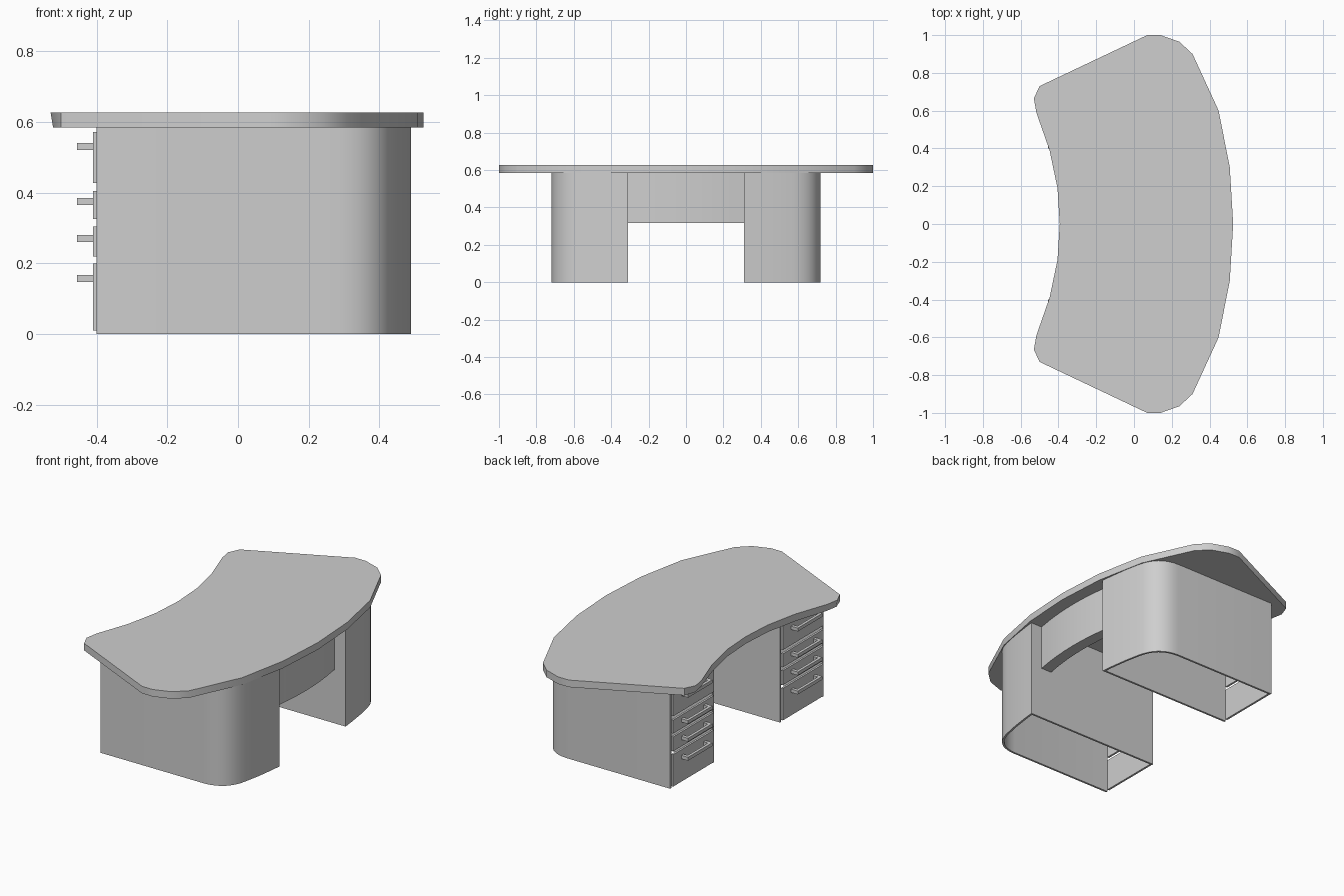
import bpy
import bmesh
import math
from mathutils import Vector

if "Cube" in bpy.data.objects:
    bpy.data.objects.remove(bpy.data.objects["Cube"], do_unlink=True)

grey = bpy.data.materials.new("light_grey")
grey.use_nodes = True
grey.diffuse_color = (0.62, 0.62, 0.62, 1)
grey.node_tree.nodes["Principled BSDF"].inputs["Base Color"].default_value = grey.diffuse_color


def finish(name, bm, mirrored=False):
    """Turn a bmesh into a named object, optionally mirrored across y."""
    bmesh.ops.recalc_face_normals(bm, faces=bm.faces)
    mesh = bpy.data.meshes.new(name)
    bm.to_mesh(mesh)
    bm.free()
    mesh.materials.append(grey)
    mesh.shade_smooth()
    mesh.set_sharp_from_angle(angle=math.radians(40))
    obj = bpy.data.objects.new(name, mesh)
    bpy.context.scene.collection.objects.link(obj)
    if mirrored:
        mod = obj.modifiers.new("mirror", 'MIRROR')
        mod.use_axis = (False, True, False)
        mod.use_mirror_merge = False
    return obj


def prism(bm, outline, z0, z1):
    """Extrude a flat outline between two heights."""
    low = [bm.verts.new((p[0], p[1], z0)) for p in outline]
    high = [bm.verts.new((p[0], p[1], z1)) for p in outline]
    bm.faces.new(low[::-1])
    bm.faces.new(high)
    n = len(outline)
    for i in range(n):
        j = (i + 1) % n
        bm.faces.new((low[i], low[j], high[j], high[i]))
    return low


def box(bm, x0, x1, y0, y1, z0, z1):
    prism(bm, [(x0, y0), (x1, y0), (x1, y1), (x0, y1)], z0, z1)


def inset_path(path, t):
    """Offset an open path to its left by t, with mitred corners."""
    pts = [Vector(p) for p in path]
    result = []
    for i, p in enumerate(pts):
        a = (p - pts[i - 1]).normalized() if i else None
        b = (pts[i + 1] - p).normalized() if i < len(pts) - 1 else None
        a, b = a or b, b or a
        na, nb = Vector((-a.y, a.x)), Vector((-b.y, b.x))
        result.append(p + (na + nb) * t / (1 + na.dot(nb)))
    return result


UNDERSIDE = 0.585

# Curved top, its half outline mirrored across y
half = [(0.525, 0), (0.507, 0.3), (0.448, 0.6), (0.31, 0.9), (0.24, 0.965),
        (0.14, 1), (0.07, 1), (-0.5, 0.73), (-0.53, 0.665), (-0.517, 0.59),
        (-0.447, 0.39), (-0.405, 0.19), (-0.393, 0)]
outline = half + [(x, -y) for x, y in half[-2:0:-1]]
bm = bmesh.new()
for v in prism(bm, outline, UNDERSIDE, 0.627):
    if v.co.x < -0.51:
        v.co.x += 0.007
finish("desk_top", bm)

# Open pedestal shell: inner wall, bowed end, rounded corner, outer wall
corner = [Vector(p) for p in ((0.45, 0.57), (0.42, 0.715), (0.28, 0.72))]
path = [(-0.4, 0.31), (0.49, 0.31), (0.482, 0.38), (0.468, 0.48)]
for i in range(9):
    t = i / 8
    path.append(corner[0] * (1 - t) ** 2 + corner[1] * 2 * t * (1 - t) + corner[2] * t * t)
path.append((-0.4, 0.72))
bm = bmesh.new()
prism(bm, path + inset_path(path, 0.012)[::-1], 0, UNDERSIDE)
finish("pedestal_walls", bm, True)

# Drawer fronts with their bar handles
drawers = [("bottom", 0.01, 0.2, 0.157), ("lower", 0.22, 0.305, 0.27),
           ("upper", 0.325, 0.405, 0.375), ("top", 0.428, 0.572, 0.531)]
for name, z0, z1, grip in drawers:
    bm = bmesh.new()
    box(bm, -0.41, -0.398, 0.324, 0.706, z0, z1)
    finish(name + "_drawer_front", bm, True)
    bm = bmesh.new()
    prism(bm, [(-0.398, 0.4), (-0.455, 0.4), (-0.455, 0.63), (-0.398, 0.63),
               (-0.398, 0.61), (-0.438, 0.61), (-0.438, 0.42), (-0.398, 0.42)],
          grip - 0.01, grip + 0.01)
    finish(name + "_drawer_handle", bm, True)

# Bowed modesty panel between the pedestals
ys = [-0.31 + 0.62 * i / 8 for i in range(9)]
arc = [(0.445 - 0.3 * y * y, y) for y in ys]
bm = bmesh.new()
prism(bm, arc + [(x - 0.07, y) for x, y in arc[::-1]], 0.318, UNDERSIDE)
finish("modesty_panel", bm)
